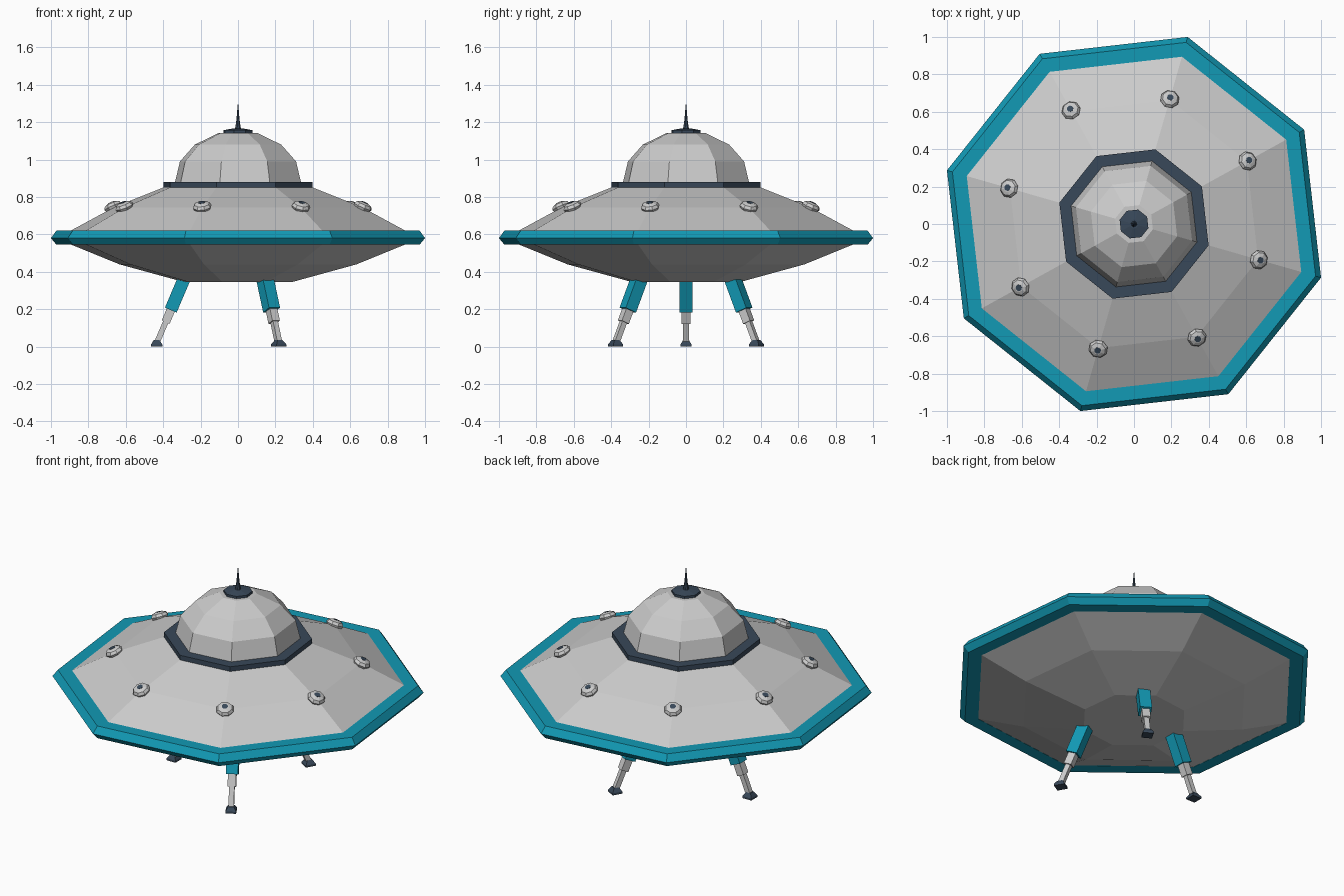
import bpy, bmesh, math
from mathutils import Vector, Matrix

if "Cube" in bpy.data.objects:
    bpy.data.objects.remove(bpy.data.objects["Cube"])

TWIST = math.radians(-16)  # rotation of the eight-sided hull


def material(name, color):
    m = bpy.data.materials.new(name)
    m.diffuse_color = color
    m.use_nodes = True
    m.node_tree.nodes["Principled BSDF"].inputs["Base Color"].default_value = m.diffuse_color
    return m


TEAL = material("teal", (0.006, 0.32, 0.46, 1))
DARK = material("dark_blue", (0.04, 0.065, 0.10, 1))


def lathe(name, profile, mat=None, sides=8, twist=TWIST, matrix=None, closed=False):
    """Spin (radius, z) points into flat facets; open profiles get end caps."""
    bm = bmesh.new()
    rings = [[bm.verts.new((r * math.cos(twist + math.tau * k / sides),
                            r * math.sin(twist + math.tau * k / sides), z))
              for k in range(sides)] for r, z in profile]
    pairs = list(zip(rings, rings[1:]))
    if closed:
        pairs.append((rings[-1], rings[0]))
    else:
        bm.faces.new(rings[0])
        bm.faces.new(rings[-1])
    for a, b in pairs:
        for k in range(sides):
            j = (k + 1) % sides
            bm.faces.new((a[k], a[j], b[j], b[k]))
    bmesh.ops.recalc_face_normals(bm, faces=bm.faces)
    mesh = bpy.data.meshes.new(name)
    bm.to_mesh(mesh)
    bm.free()
    obj = bpy.data.objects.new(name, mesh)
    if mat:
        mesh.materials.append(mat)
    if matrix:
        obj.matrix_world = matrix
    bpy.context.collection.objects.link(obj)
    return obj


# Saucer body, rim and cabin
lathe("hull", [(0.30, 0.345), (0.66, 0.44), (0.94, 0.55), (0.94, 0.615),
               (0.69, 0.745), (0.405, 0.855)])
lathe("rim", [(0.93, 0.545), (1.01, 0.545), (1.0403, 0.58),
              (1.01, 0.62), (0.93, 0.62)], TEAL, closed=True)
lathe("dome_collar", [(0.415, 0.85), (0.415, 0.88), (0.35, 0.88), (0.35, 0.85)],
      DARK, closed=True)
lathe("dome", [(0.355, 0.86), (0.323, 0.99), (0.24, 1.08), (0.105, 1.143)])
lathe("antenna_base", [(0.08, 1.14), (0.08, 1.157), (0.025, 1.167)], DARK)
lathe("antenna", [(0.017, 1.16), (0.009, 1.21), (0.001, 1.30)], DARK)

# Lights on the eight hull ridges, tilted with the surface
for k in range(8):
    m = (Matrix.Rotation(TWIST + k * math.tau / 8, 4, 'Z')
         @ Matrix.Translation((0.693, 0, 0.745))
         @ Matrix.Rotation(math.radians(24), 4, 'Y'))
    lathe(f"light_{k + 1}", [(0.042, -0.015), (0.052, 0.004), (0.042, 0.02), (0.022, 0.028)],
          matrix=m)
    lathe(f"light_centre_{k + 1}", [(0.018, 0.02), (0.018, 0.0295)], DARK, matrix=m)

# Three telescopic legs with square sections
S = math.sqrt(2)
Q = math.pi / 4
top, ankle = Vector((0.285, 0, 0.37)), Vector((0.434, 0, 0.02))
length = (ankle - top).length
tilt = (ankle - top).to_track_quat('Z', 'Y').to_matrix().to_4x4()
for k, angle in enumerate((60, 180, 300)):
    turn = Matrix.Rotation(math.radians(angle), 4, 'Z')
    m = turn @ Matrix.Translation(top) @ tilt
    for part, half, a, b, mat in (("upper", 0.034, -0.03, 0.19, TEAL),
                                  ("middle", 0.023, 0.18, 0.26, None),
                                  ("lower", 0.015, 0.25, length, None)):
        lathe(f"leg_{part}_{k + 1}", [(half * S, a), (half * S, b)], mat, 4, Q, m)
    lathe(f"foot_{k + 1}", [(0.03 * S, 0), (0.03 * S, 0.012), (0.015 * S, 0.035)],
          DARK, 4, Q, turn @ Matrix.Translation((0.435, 0, 0)))
